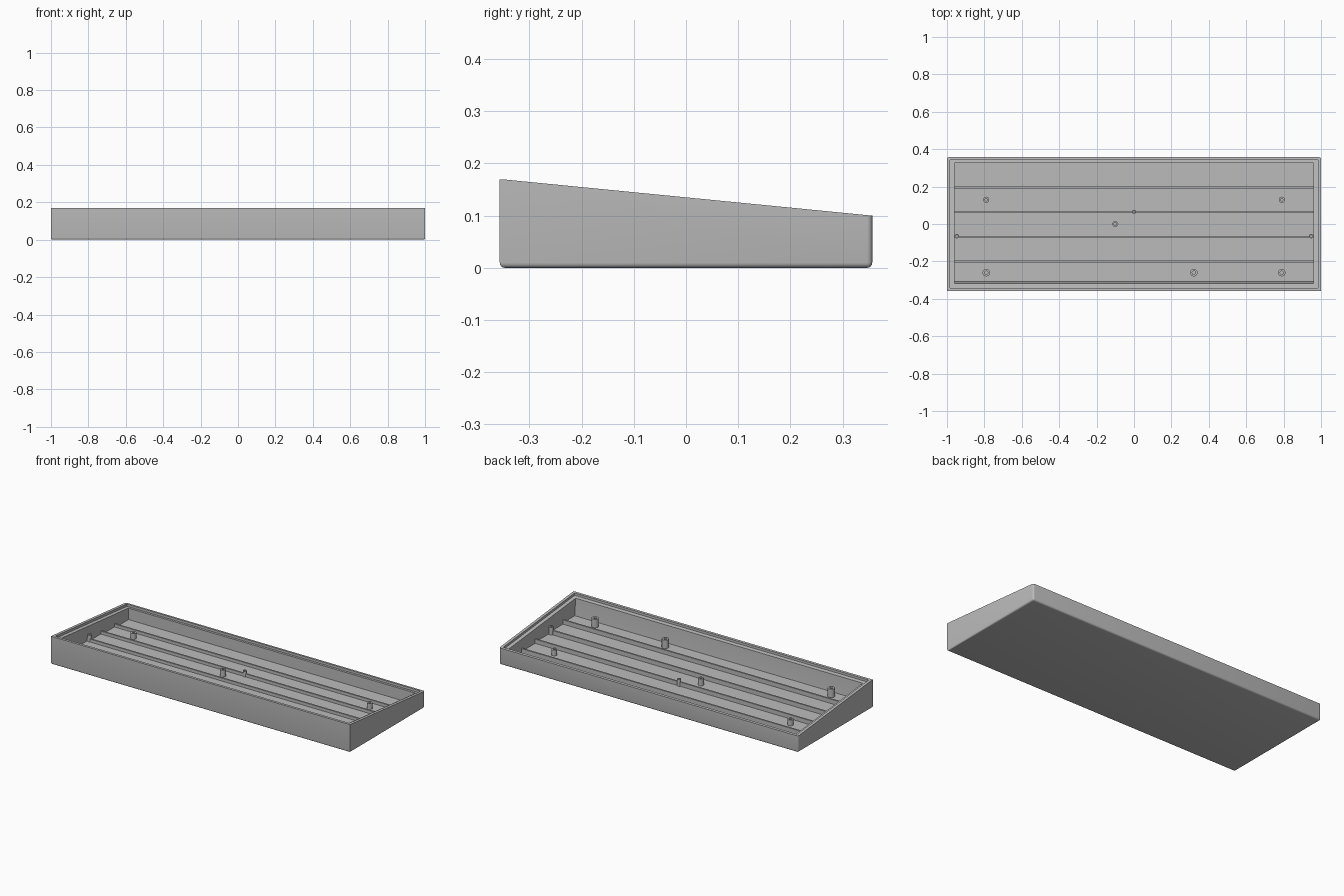
import bpy, bmesh

cube = bpy.data.objects.get("Cube")
if cube:
    bpy.data.objects.remove(cube, do_unlink=True)

grey = bpy.data.materials.new("plain grey")
grey.use_nodes = True
colour = (0.5, 0.5, 0.5, 1)
grey.diffuse_color = colour
grey.node_tree.nodes["Principled BSDF"].inputs["Base Color"].default_value = colour


def make_object(name, bm):
    bmesh.ops.recalc_face_normals(bm, faces=bm.faces)
    mesh = bpy.data.meshes.new(name)
    bm.to_mesh(mesh)
    bm.free()
    mesh.materials.append(grey)
    obj = bpy.data.objects.new(name, mesh)
    bpy.context.collection.objects.link(obj)
    return obj


def prism(profile, half_length):
    """Extrude a (y, z) profile along x, centred."""
    bm = bmesh.new()
    face = bm.faces.new([bm.verts.new((-half_length, y, z)) for y, z in profile])
    new = bmesh.ops.extrude_face_region(bm, geom=[face])["geom"]
    moved = [v for v in new if isinstance(v, bmesh.types.BMVert)]
    bmesh.ops.translate(bm, verts=moved, vec=(2 * half_length, 0, 0))
    return bm


def cut(target, cutter):
    cutter.hide_render = True
    mod = target.modifiers.new("cut", 'BOOLEAN')
    mod.operation = 'DIFFERENCE'
    mod.solver = 'EXACT'
    mod.object = cutter
    bpy.context.view_layer.objects.active = target
    bpy.ops.object.modifier_apply(modifier=mod.name)
    bpy.data.objects.remove(cutter, do_unlink=True)


def rim_z(y):
    """Height of the sloping rim."""
    return min(0.169, 0.135 - 0.098 * y)


# Wedge-shaped outer case with rounded bottom and back corner edges
DEPTH = 0.357
bm = prism([(-DEPTH, 0), (DEPTH, 0), (DEPTH, 0.1),
            (-0.345, 0.169), (-DEPTH, 0.169)], 1.0)
soft = []
for e in bm.edges:
    a, b = (v.co for v in e.verts)
    bottom = a.z < 0.001 and b.z < 0.001
    back_corner = min(a.y, b.y) > 0.35 and abs(a.x - b.x) < 0.001
    if bottom or back_corner:
        soft.append(e)
bmesh.ops.bevel(bm, geom=soft, offset=0.01, segments=4, profile=0.5, affect='EDGES')
case = make_object("case_shell", bm)

# Recessed seat inside the rim
F, B = -0.341, 0.342
seat = [(F, rim_z(F) - 0.014), (B, rim_z(B) - 0.014), (B, 0.3), (F, 0.3)]
cut(case, make_object("seat_cutter", prism(seat, 0.983)))

# Main cavity with a stepped floor, one tread for each row
steps = [-0.2, -0.068, 0.065, 0.195]
treads = [0.05, 0.042, 0.034, 0.027, 0.02]
floor = [(-0.317, 0.3), (-0.317, 0.15), (-0.308, treads[0])]
for i, y in enumerate(steps):
    floor += [(y, treads[i]), (y, treads[i + 1])]
floor += [(0.325, treads[-1]), (0.325, 0.3)]
cut(case, make_object("cavity_cutter", prism(floor, 0.96)))

# Thin ribs along the step edges
for i, y in enumerate(steps):
    low, top = treads[i + 1] - 0.005, treads[i] + 0.018
    rib = [(y - 0.005, low), (y + 0.005, low), (y + 0.005, top), (y - 0.005, top)]
    make_object(f"floor_rib_{i + 1}", prism(rib, 0.961))


# Round mounting posts with a small screw hole, topped at one sloping plane
def post(name, x, y, radius):
    top, base = 0.075 - 0.1 * y, 0.015
    rings = [(radius, base), (radius, top), (radius * 0.45, top),
             (radius * 0.45, top - 0.025)]
    bm = bmesh.new()
    loops = []
    for r, z in rings:
        ring = bmesh.ops.create_circle(bm, segments=24, radius=r)["verts"]
        bmesh.ops.translate(bm, verts=ring, vec=(x, y, z))
        loops.append(ring)
    n = len(loops[0])
    for lower, upper in zip(loops, loops[1:]):
        for k in range(n):
            j = (k + 1) % n
            bm.faces.new((lower[k], lower[j], upper[j], upper[k]))
    bm.faces.new(loops[0])
    bm.faces.new(loops[-1])
    return make_object(name, bm)


posts = []
for side, name in ((-1, "right"), (1, "left")):
    posts.append(post(f"back_{name}_post", side * 0.79, 0.13, 0.016))
    posts.append(post(f"front_{name}_post", side * 0.79, -0.26, 0.02))
    posts.append(post(f"side_{name}_post", side * 0.947, -0.065, 0.012))
posts.append(post("front_middle_post", 0.32, -0.26, 0.02))
posts.append(post("centre_post", -0.1, 0.0, 0.016))
posts.append(post("rib_post", 0.0, 0.065, 0.011))

# Smooth the rounded parts, keep hard edges sharp
bpy.ops.object.select_all(action='DESELECT')
for obj in posts + [case]:
    obj.select_set(True)
bpy.context.view_layer.objects.active = case
bpy.ops.object.shade_smooth_by_angle(angle=0.6)
